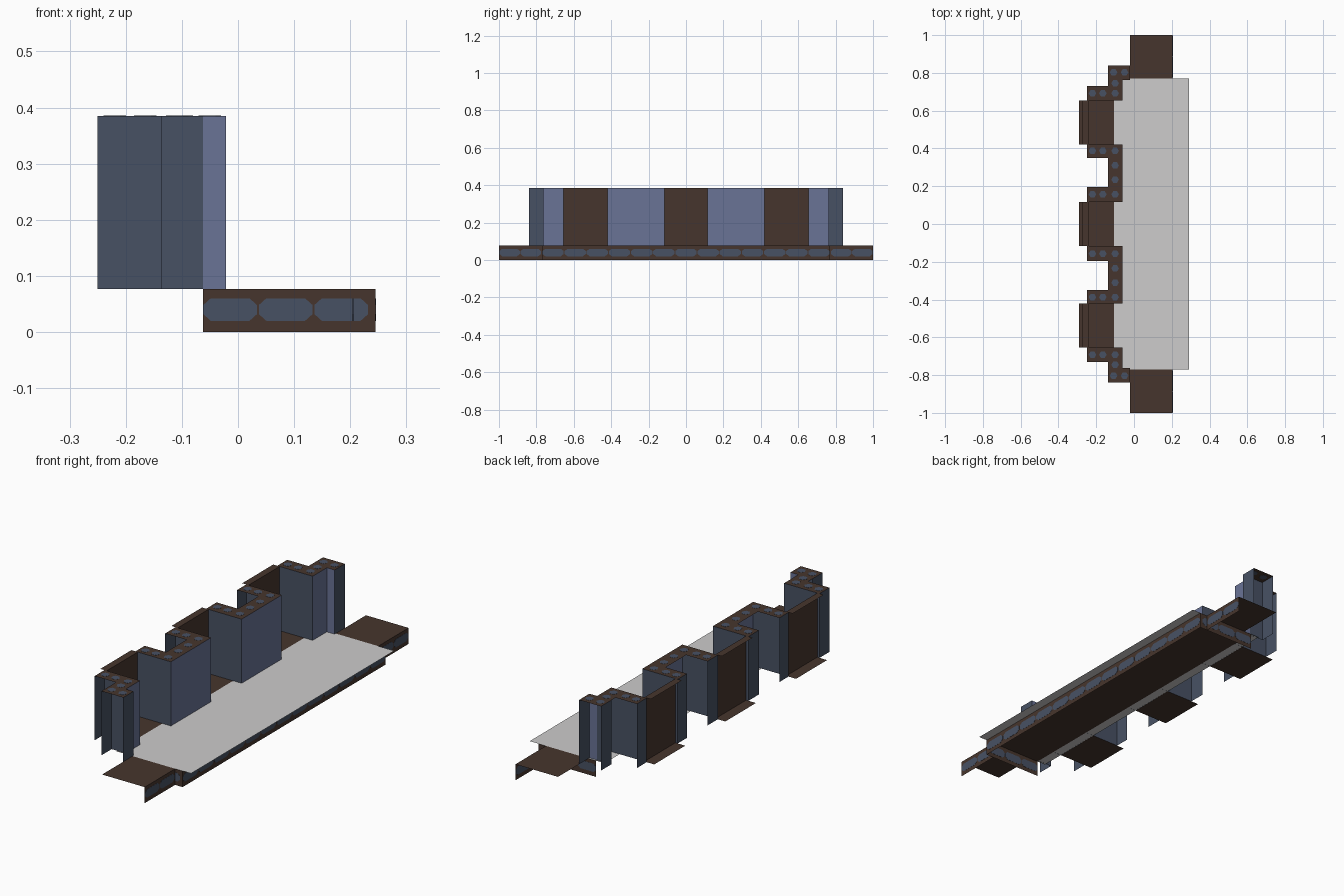
import bpy, bmesh, math
from mathutils import Vector

if "Cube" in bpy.data.objects:
    bpy.data.objects.remove(bpy.data.objects["Cube"], do_unlink=True)


def material(name, color):
    m = bpy.data.materials.new(name)
    m.use_nodes = True
    rgba = (*color, 1)
    m.diffuse_color = rgba
    m.node_tree.nodes["Principled BSDF"].inputs["Base Color"].default_value = rgba
    return m


BROWN = material("dark brown", (0.062, 0.036, 0.026))
SLATE = material("slate blue", (0.064, 0.083, 0.127))
PURPLE = material("dusty purple", (0.142, 0.172, 0.305))
GREY = material("pale grey", (0.61, 0.605, 0.605))

DECK, TOP = 0.077, 0.385      # deck and wall top heights
FACE, INNER, TAB = 0.245, -0.062, 0.205
BACK, SPINE = -0.25, -0.137   # back of the wall legs and of the wall spine
TIP = -0.021                  # front of the end walls and back of the tabs
END = 0.77                    # half length of the main deck


def finish(name, bm, *mats):
    mesh = bpy.data.meshes.new(name)
    bm.to_mesh(mesh)
    bm.free()
    for m in mats:
        mesh.materials.append(m)
    obj = bpy.data.objects.new(name, mesh)
    bpy.context.collection.objects.link(obj)
    return obj


def sheet(name, mat, origin, u, v):
    """Flat rectangle from a corner and two edge vectors."""
    o, u, v = Vector(origin), Vector(u), Vector(v)
    bm = bmesh.new()
    bm.faces.new([bm.verts.new(p) for p in (o, o + u, o + u + v, o + v)])
    return finish(name, bm, mat)


def spots(name, centres, u, v, profile):
    """Thin slate plates, drawn by a profile in the u-v plane."""
    u, v = Vector(u), Vector(v)
    n = u.cross(v) * 0.0007
    bm = bmesh.new()
    for c in centres:
        ring = [Vector(c) + u * a + v * b - n for a, b in profile]
        f = bm.faces.new([bm.verts.new(p) for p in ring])
        ext = bmesh.ops.extrude_face_region(bm, geom=[f])
        bmesh.ops.translate(bm, vec=n * 2, verts=[
            e for e in ext["geom"] if isinstance(e, bmesh.types.BMVert)])
    bmesh.ops.recalc_face_normals(bm, faces=bm.faces)
    return finish(name, bm, SLATE)


def blob(w):
    """Eight-sided stretched oval."""
    return [(w * a, 0.02 * b) for a, b in (
        (-1, -.4), (-.72, -1), (.72, -1), (1, -.4), (1, .4), (.72, 1), (-.72, 1), (-1, .4))]


DOT = [(0.02 * math.cos(k * math.pi / 3), 0.02 * math.sin(k * math.pi / 3)) for k in range(6)]


def wall(name, front, back, dots):
    """Spotted top over an upright shell along the front path; the back stays open."""
    bm = bmesh.new()
    cap = bm.faces.new([bm.verts.new((x, y, TOP)) for x, y in front + back])
    edges = list(cap.edges)[:len(front) - 1]
    ext = bmesh.ops.extrude_edge_only(bm, edges=edges)
    for e in ext["geom"]:
        if isinstance(e, bmesh.types.BMVert):
            e.co.z = DECK
    bmesh.ops.recalc_face_normals(bm, faces=bm.faces)
    cap.normal_update()
    if cap.normal.z < 0:
        bmesh.ops.reverse_faces(bm, faces=bm.faces)
    for face in bm.faces:
        face.normal_update()
        c, n = face.calc_center_median(), face.normal
        inner_front = abs(n.x) > 0.5 and abs(c.x - INNER) < 0.01
        end_return = abs(n.y) > 0.5 and c.x > INNER
        face.material_index = 0 if n.z > 0.5 else 2 if inner_front or end_return else 1
    finish(name, bm, BROWN, SLATE, PURPLE)
    spots(name + "_spots", [(x, y, TOP) for x, y in dots], (1, 0, 0), (0, 1, 0), DOT)


# Deck, its overhanging grey covering and the front skirt
sheet("deck", BROWN, (INNER, -END, DECK), (FACE - INNER, 0, 0), (0, 2 * END, 0))
sheet("grey_floor", GREY, (-0.107, -END, DECK + 0.0005), (0.397, 0, 0), (0, 2 * END, 0))
sheet("front_skirt", BROWN, (FACE, -END, 0), (0, 2 * END, 0), (0, 0, DECK))
step = 2 * END / 13
spots("front_skirt_spots", [(FACE, -END + step * (i + 0.5), 0.04) for i in range(13)],
      (0, 1, 0), (0, 0, 1), blob(0.057))

# End skirts, end tabs and walls, mirrored along the length
for s, side in ((-1, "near"), (1, "far")):
    sheet(side + "_end_skirt", BROWN, (INNER, s * END, 0), (FACE - INNER, 0, 0), (0, 0, DECK))
    spots(side + "_end_spots", [(x, s * END, 0.04) for x in (-0.014, 0.085, 0.184)],
          (1, 0, 0), (0, 0, 1), blob(0.048))
    sheet(side + "_tab", BROWN, (TIP, s * END, DECK), (TAB - TIP, 0, 0), (0, s * (1 - END), 0))
    sheet(side + "_tab_skirt", BROWN, (TAB, s * END, 0), (0, s * (1 - END), 0), (0, 0, DECK))
    spots(side + "_tab_spots", [(TAB, s * y, 0.04) for y in (0.83, 0.943)],
          (0, 1, 0), (0, 0, 1), blob(0.055))

    # Stepped wall at the corner; its end block has an inner side and a rear cap
    front = [(BACK, .73), (BACK, .655), (SPINE, .655), (INNER, .655), (INNER, .762),
             (TIP, .762), (TIP, .84)]
    back = [(SPINE, .84), (SPINE, .73)]
    wall(side + "_corner_wall", [(x, s * y) for x, y in front], [(x, s * y) for x, y in back],
         [(x, s * y) for x, y in ((-.22, .692), (-.165, .692), (-.1, .692), (-.1, .745),
                                  (-.108, .803), (-.05, .803))])
    up = (0, 0, TOP - DECK)
    sheet(side + "_corner_partition", SLATE, (SPINE, s * .762, DECK), (INNER - SPINE, 0, 0), up)
    sheet(side + "_corner_cap", SLATE, (SPINE, s * .762, DECK), (0, s * .078, 0), up)

    # U-shaped wall between two recesses
    front = [(BACK, .195), (BACK, .116), (SPINE, .116), (INNER, .116),
             (INNER, .42), (SPINE, .42), (BACK, .42), (BACK, .35)]
    back = [(SPINE, .35), (SPINE, .195)]
    bay_dots = [(x, s * y) for y in (.157, .387) for x in (-.22, -.165, -.1)]
    bay_dots += [(-.1, s * .235), (-.1, s * .31)]
    wall(side + "_bay_wall", [(x, s * y) for x, y in front], [(x, s * y) for x, y in back],
         bay_dots)

# Recesses: floor, brown back panel and a narrow ledge on top of it
for name, y0, y1 in (("near", -.655, -.42), ("middle", -.116, .116), ("far", .42, .655)):
    w = (0, y1 - y0, 0)
    sheet(name + "_recess_floor", BROWN, (-0.29, y0, DECK), (0.183, 0, 0), w)
    sheet(name + "_recess_panel", BROWN, (-0.238, y0, DECK), w, (0, 0, TOP - DECK))
    sheet(name + "_recess_ledge", BROWN, (-0.272, y0, TOP), (0.034, 0, 0), w)
